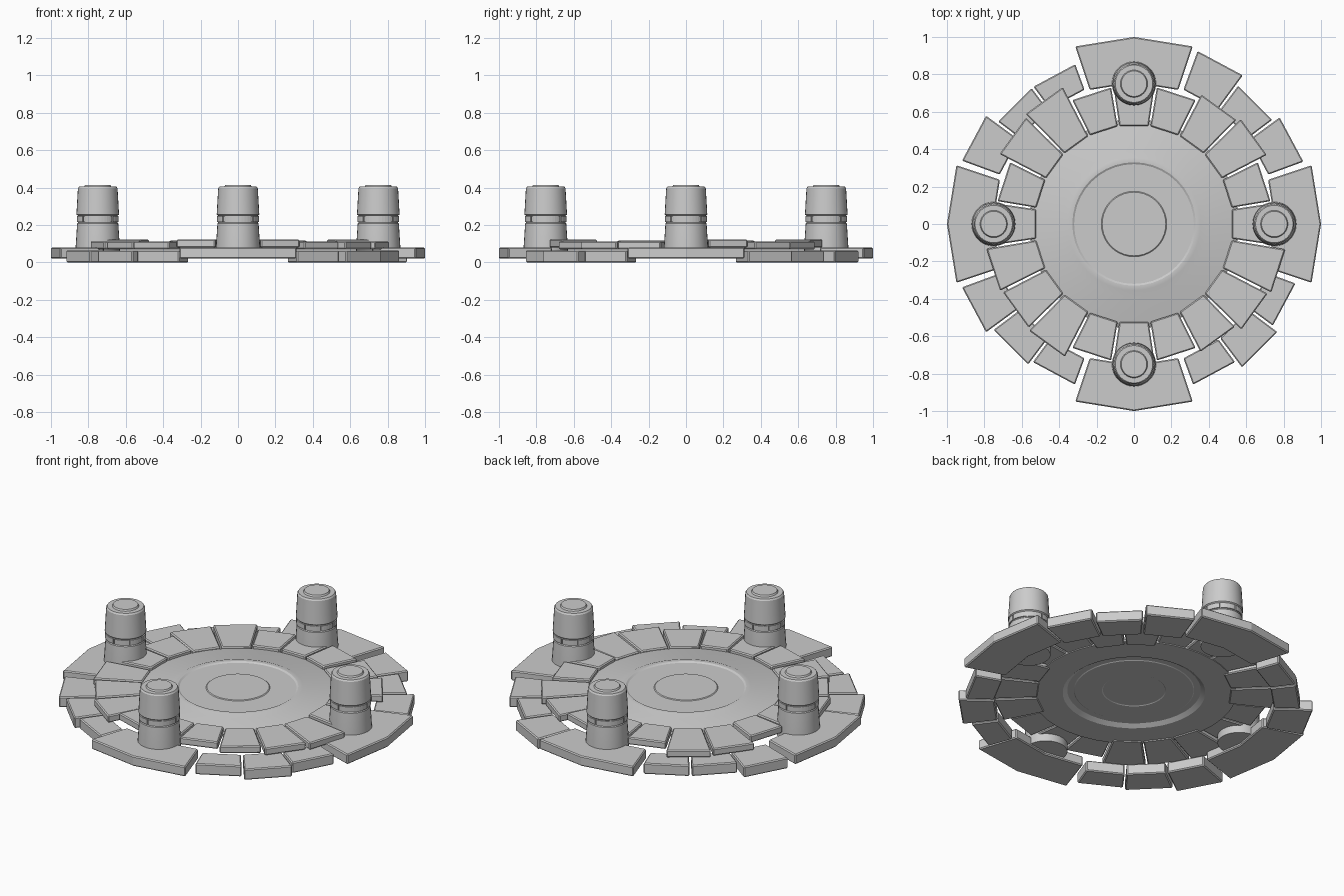
import bpy, bmesh
from math import sin, cos, radians, pi

if "Cube" in bpy.data.objects:
    bpy.data.objects.remove(bpy.data.objects["Cube"])


def add_object(name, bm, loc=(0, 0, 0), bevel=0.0, smooth=False):
    bmesh.ops.recalc_face_normals(bm, faces=bm.faces[:])
    mesh = bpy.data.meshes.new(name)
    bm.to_mesh(mesh)
    bm.free()
    ob = bpy.data.objects.new(name, mesh)
    ob.location = loc
    bpy.context.collection.objects.link(ob)
    if bevel:
        mod = ob.modifiers.new("edge_bevel", 'BEVEL')
        mod.width = bevel
        mod.segments = 1
    if smooth:
        bpy.ops.object.select_all(action='DESELECT')
        ob.select_set(True)
        bpy.context.view_layer.objects.active = ob
        bpy.ops.object.shade_smooth_by_angle(angle=radians(30))
    return ob


def lathe(name, profile, sides, loc=(0, 0, 0)):
    """Closed solid from (radius, z) points; the two ends are capped."""
    bm = bmesh.new()
    rings = [[bm.verts.new((r * cos(2 * pi * i / sides), r * sin(2 * pi * i / sides), z))
              for i in range(sides)] for r, z in profile]
    for a, b in zip(rings, rings[1:]):
        for i in range(sides):
            j = (i + 1) % sides
            bm.faces.new((a[i], a[j], b[j], b[i]))
    bm.faces.new(rings[0])
    bm.faces.new(rings[-1])
    return add_object(name, bm, loc, smooth=True)


def wedge(name, a0, a1, r_in, r_out, z0, z1, steps=1, loc=(0, 0, 0), bevel=0.006):
    """Ring segment; angles in degrees clockwise from +y."""
    angs = [radians(a0 + (a1 - a0) * i / steps) for i in range(steps + 1)]
    pts = [(r_out * sin(a), r_out * cos(a)) for a in angs]
    pts += [(r_in * sin(a), r_in * cos(a)) for a in reversed(angs)]
    bm = bmesh.new()
    face = bm.faces.new([bm.verts.new((x, y, z0)) for x, y in pts])
    ext = bmesh.ops.extrude_face_region(bm, geom=[face])
    verts = [v for v in ext["geom"] if isinstance(v, bmesh.types.BMVert)]
    bmesh.ops.translate(bm, verts=verts, vec=(0, 0, z1 - z0))
    return add_object(name, bm, loc, bevel)


# central disc, slightly raised in the middle and hollow underneath
lathe("central_disc", [
    (0.17, 0.116), (0.175, 0.112), (0.32, 0.112), (0.33, 0.118), (0.355, 0.118),
    (0.39, 0.104), (0.525, 0.104), (0.56, 0.09), (0.56, 0.075),
    (0.39, 0.075), (0.365, 0.092), (0.33, 0.092), (0.325, 0.089),
    (0.175, 0.089), (0.17, 0.092)], 40)

# inner ring of twenty paving blocks with uneven lengths
inner_r = [.74, .74, .78, .80, .74, .74, .82, .805, .77, .74,
           .74, .74, .80, .79, .80, .74, .74, .81, .825, .74]
for i, r in enumerate(inner_r):
    lift = 0.01 if r == .74 else 0.0
    wedge(f"inner_block_{i + 1}", 18 * i - 8.5, 18 * i + 8.5, 0.53, r,
          0.07 + lift, 0.113 + lift)

# outer ring: three small blocks in each quadrant
outer_r = [[.985, .925, .965], [.92, .96, .915], [.915, .94, .98], [.98, .91, .91]]
for q, row in enumerate(outer_r):
    for k, r in enumerate(row):
        a = 90 * q + 28.2 + 16.8 * k
        wedge(f"outer_block_{q * 3 + k + 1}", a - 8, a + 8, 0.765, r, 0.0, 0.065)

# large slab and pillar on each of the four sides
for q in range(4):
    a = 90 * q
    wedge(f"large_slab_{q + 1}", a - 18.3, a + 18.3, 0.755, 1.0, 0.02, 0.08, steps=2)
    base = (0.75 * sin(radians(a)), 0.75 * cos(radians(a)), 0)
    lathe(f"pillar_{q + 1}", [
        (0.118, 0.035), (0.118, 0.085), (0.110, 0.208), (0.106, 0.213), (0.106, 0.250),
        (0.114, 0.256), (0.106, 0.396), (0.100, 0.405), (0.073, 0.405),
        (0.068, 0.414)], 32, base)
    # segmented band around the pillar
    for k in range(8):
        wedge(f"pillar_{q + 1}_band_{k + 1}", 45 * k + 2, 45 * k + 43, 0.095, 0.112,
              0.217, 0.247, steps=5, loc=base, bevel=0)
